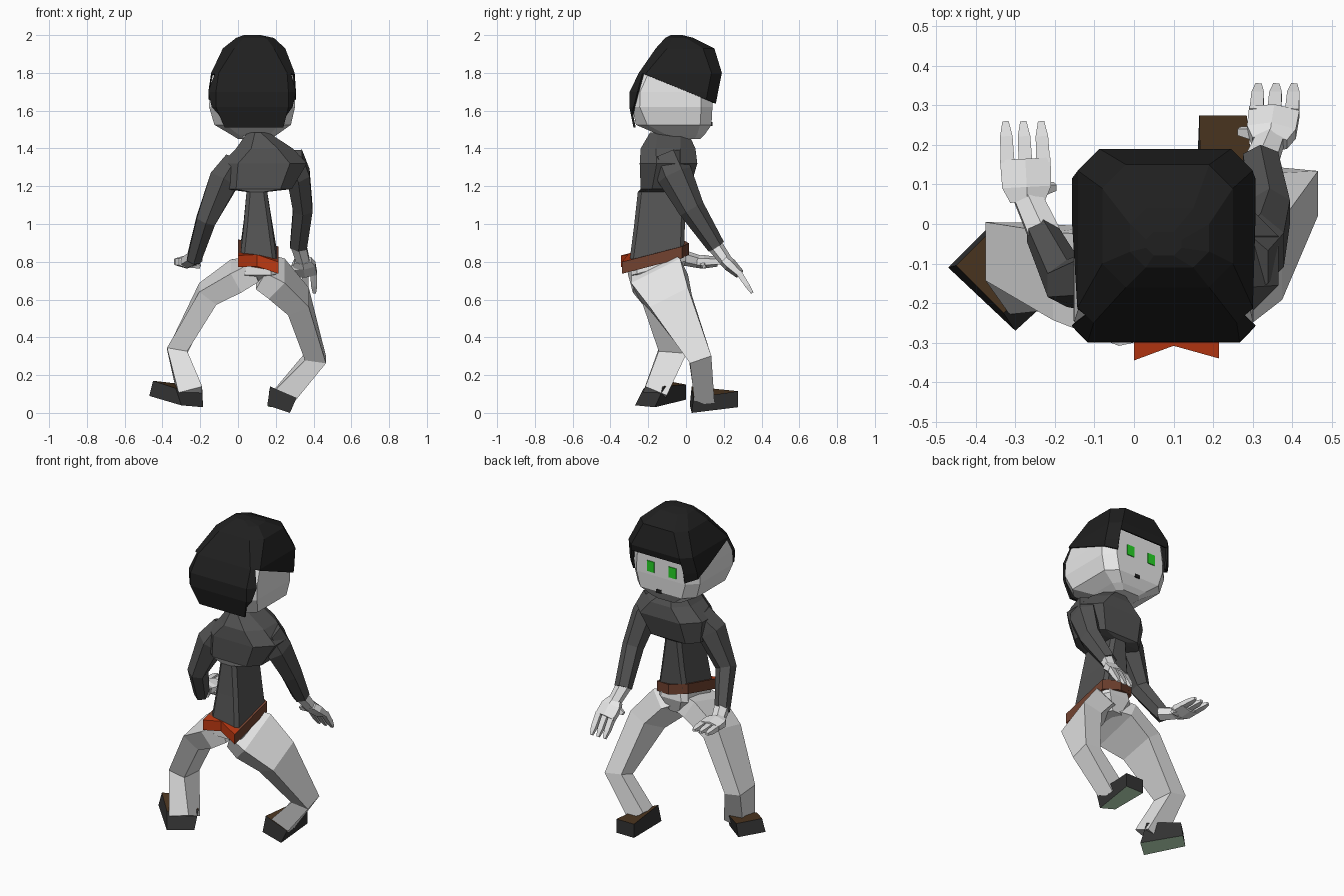
import bpy, bmesh, math
from mathutils import Vector


def material(name, r, g, b):
    m = bpy.data.materials.new(name)
    m.diffuse_color = (r, g, b, 1)
    return m


SKIN = material("pale skin", 0.8, 0.8, 0.8)
TROUSER = material("light trousers", 0.78, 0.78, 0.78)
SHIRT = material("dark grey shirt", 0.088, 0.088, 0.088)
HAIR = material("black hair", 0.014, 0.014, 0.014)
BELT = material("brown belt", 0.17, 0.055, 0.03)
BELT_RED = material("orange red belt", 0.5, 0.04, 0.006)
SHOE = material("black shoe", 0.033, 0.033, 0.033)
SHOE_TOP = material("brown shoe top", 0.075, 0.038, 0.015)
SOLE = material("green grey sole", 0.52, 0.75, 0.52)
EYE = material("green eye", 0.02, 0.65, 0.02)


def finish(name, bm, mats, rule=None):
    bmesh.ops.recalc_face_normals(bm, faces=bm.faces)
    bm.normal_update()
    if rule:
        for f in bm.faces:
            f.material_index = rule(f)
    me = bpy.data.meshes.new(name)
    bm.to_mesh(me)
    bm.free()
    for m in mats:
        me.materials.append(m)
    ob = bpy.data.objects.new(name, me)
    bpy.context.collection.objects.link(ob)
    return ob


def loft_mesh(loops):
    """Skin a list of equal-length point loops and cap both ends."""
    bm = bmesh.new()
    rows = [[bm.verts.new(p) for p in loop] for loop in loops]
    n = len(rows[0])
    for a, b in zip(rows, rows[1:]):
        for i in range(n):
            j = (i + 1) % n
            bm.faces.new((a[i], a[j], b[j], b[i]))
    bm.faces.new(rows[0])
    bm.faces.new(rows[-1])
    return bm


def cut(bm, co, no):
    bmesh.ops.bisect_plane(bm, geom=bm.verts[:] + bm.edges[:] + bm.faces[:],
                           plane_co=co, plane_no=no)


def octagon(z, x0, x1, y0, y1, c, slope=0.0, rear=None):
    """Chamfered rectangle at height z, optionally tilted along y."""
    r = rear or c
    pts = [(x0 + r, y0), (x1 - r, y0), (x1, y0 + r), (x1, y1 - c),
           (x1 - c, y1), (x0 + c, y1), (x0, y1 - c), (x0, y0 + r)]
    return [(x, y, z + slope * (y + 0.17)) for x, y in pts]


def tube(name, rings, mat, n=6, wide=1.12, deep=1.0):
    """Limb through rings of (x, y, z, half width, half depth)."""
    c = [Vector(r[:3]) for r in rings]
    loops = []
    for i, r in enumerate(rings):
        t = (c[min(i + 1, len(c) - 1)] - c[max(i - 1, 0)]).normalized()
        u = Vector((1, 0, 0))
        u = (u - t * u.dot(t)).normalized()
        v = t.cross(u)
        loops.append([c[i] + u * r[3] * wide * math.cos(a) + v * r[4] * deep * math.sin(a)
                      for a in (2 * math.pi * (k + 0.5) / n for k in range(n))])
    return finish(name, loft_mesh(loops), [mat])


def plate(name, centre, size, mat):
    bm = bmesh.new()
    bmesh.ops.create_cube(bm, size=1)
    for v in bm.verts:
        v.co = Vector(centre) + Vector([a * s for a, s in zip(v.co, size)])
    return finish(name, bm, [mat])


# Head
finish("head", loft_mesh([octagon(*r) for r in (
    (1.45, 0.00, 0.17, -0.04, 0.075, 0.03),
    (1.475, -0.04, 0.21, -0.15, 0.10, 0.04),
    (1.525, -0.125, 0.28, -0.265, 0.135, 0.06),
    (1.62, -0.153, 0.302, -0.285, 0.14, 0.06, 0, 0.04),
    (1.70, -0.15, 0.30, -0.283, 0.14, 0.06, 0, 0.04),
    (1.80, -0.135, 0.29, -0.238, 0.14, 0.06, 0, 0.04),
    (1.88, -0.07, 0.22, -0.16, 0.11, 0.05))]), [SKIN])

# Hair shell: cut along the temple, nape and fringe, then open the face
bm = loft_mesh([octagon(*r) for r in (
    (1.51, -0.11, 0.28, -0.278, 0.14, 0.04),
    (1.62, -0.157, 0.307, -0.30, 0.155, 0.055, 0, 0.04),
    (1.70, -0.157, 0.307, -0.298, 0.17, 0.055, 0, 0.04),
    (1.80, -0.142, 0.30, -0.25, 0.19, 0.055, 0, 0.04),
    (1.93, -0.08, 0.25, -0.16, 0.15, 0.06),
    (1.985, -0.01, 0.19, -0.11, 0.04, 0.04),
    (2.00, 0.03, 0.12, -0.08, -0.02, 0.02))])
temple, temple_n = Vector((0, 0.19, 1.625)), Vector((0, 0.175, 0.425))
nape, nape_n = Vector((0, -0.27, 1.65)), Vector((0, 0.95, -0.25))
cut(bm, temple, temple_n)
cut(bm, nape, nape_n)
cut(bm, Vector((0, 0, 1.76)), Vector((0, 0, 1)))


def is_hair(f):
    c = f.calc_center_median()
    window = c.y > 0.12 and c.z < 1.76 and abs(c.x - 0.075) < 0.18
    above = (c - temple).dot(temple_n) > 0
    behind = (c - nape).dot(nape_n) < 0 or f.normal.y < -0.9
    return (behind and c.y < -0.2 and c.z > 1.515) or (above and not window)


bmesh.ops.recalc_face_normals(bm, faces=bm.faces)
bm.normal_update()
bmesh.ops.delete(bm, geom=[f for f in bm.faces if not is_hair(f)], context='FACES')
hair = finish("hair", bm, [HAIR])
solid = hair.modifiers.new("thickness", 'SOLIDIFY')
solid.thickness = 0.012
solid.offset = -1

# Face details
for i, x in enumerate((-0.007, 0.143)):
    plate(f"eye_{i}", (x, 0.141, 1.672), (0.05, 0.008, 0.065), EYE)
plate("mouth", (0.09, 0.135, 1.53), (0.035, 0.008, 0.02), HAIR)
tube("neck", [(0.09, -0.09, 1.38, 0.06, 0.07), (0.08, -0.07, 1.52, 0.06, 0.07)], SKIN)

# Shirt body with wide shoulders and narrow waist
finish("shirt", loft_mesh([octagon(*r) for r in (
    (0.83, 0.01, 0.205, -0.30, -0.01, 0.02, 0.26),
    (1.00, 0.03, 0.18, -0.275, -0.005, 0.02, 0.1),
    (1.17, 0.045, 0.155, -0.255, 0.0, 0.02),
    (1.185, -0.07, 0.285, -0.24, 0.02, 0.06),
    (1.32, -0.09, 0.365, -0.245, 0.06, 0.09),
    (1.40, -0.01, 0.29, -0.24, 0.05, 0.08),
    (1.485, 0.05, 0.16, -0.19, 0.01, 0.04))]), [SHIRT])

# Sleeves
tube("left_sleeve", [(-0.01, -0.11, 1.32, 0.065, 0.09), (-0.075, -0.14, 1.23, 0.08, 0.09),
                     (-0.17, -0.15, 1.02, 0.053, 0.062), (-0.235, -0.02, 0.81, 0.038, 0.047)], SHIRT)
tube("right_sleeve", [(0.28, -0.10, 1.355, 0.065, 0.09), (0.32, -0.06, 1.26, 0.062, 0.095),
                      (0.343, 0.03, 1.08, 0.053, 0.07), (0.32, 0.16, 0.88, 0.046, 0.048)], SHIRT)


# Hands: wrist, palm, three fingers and a thumb
def hand(side, wrist, base, knuckle, tip, thumb):
    w, b, k, t = (Vector(p) for p in (wrist, base, knuckle, tip))
    tube(side + "_wrist", [(*w, 0.041, 0.042), (*b, 0.036, 0.034)], SKIN)
    tube(side + "_palm", [(*(b.lerp(k, -0.15)), 0.045, 0.033), (*b.lerp(k, 0.25), 0.064, 0.036),
                          (*k, 0.066, 0.026)], SKIN)
    for i in (-1, 0, 1):
        off = Vector((0.045 * i, 0, 0))
        tube(f"{side}_finger_{i + 2}", [(*(k.lerp(t, -0.1) + off), 0.022, 0.022),
                                        (*(k.lerp(t, 0.6) + off), 0.02, 0.018),
                                        (*(t + off), 0.01, 0.01)], SKIN, 4)
    p = b.lerp(k, 0.15)
    tube(side + "_thumb", [(*p, 0.03, 0.03), (*thumb, 0.012, 0.012)], SKIN, 4)


hand("left", (-0.225, -0.03, 0.825), (-0.27, 0.07, 0.80), (-0.275, 0.165, 0.80),
     (-0.28, 0.26, 0.80), (-0.20, 0.095, 0.775))
hand("right", (0.32, 0.15, 0.89), (0.345, 0.215, 0.80), (0.355, 0.285, 0.735),
     (0.36, 0.35, 0.635), (0.265, 0.235, 0.76))

# Hips
finish("hips", loft_mesh([octagon(*r) for r in (
    (0.70, 0.04, 0.16, -0.21, -0.03, 0.03, 0.1),
    (0.76, 0.005, 0.205, -0.29, 0.0, 0.03, 0.26),
    (0.82, 0.015, 0.20, -0.29, -0.01, 0.03, 0.26))]), [TROUSER])

# Belt, tilted, with a notched red rear
outline = [(0, -0.345, 0), (0.1, -0.308, 0.012), (0.215, -0.34, 0),
           (0.215, -0.02, 0), (0.11, 0.015, -0.01), (0.0, -0.02, 0)]
bm = loft_mesh([[(x, y, z + h + 0.26 * (y + 0.17) - 0.17 * (x - 0.1)) for x, y, h in outline]
                for z in (0.80, 0.862)])
cut(bm, Vector((0, -0.29, 0)), Vector((0, 1, 0)))
finish("belt", bm, [BELT, BELT_RED],
       lambda f: 1 if f.calc_center_median().y < -0.29 and f.normal.x < 0.6 else 0)

# Legs, square in section
LEG = dict(n=4, wide=1.28, deep=1.28)
tube("left_leg", [(0.09, -0.16, 0.76, 0.06, 0.13), (-0.01, -0.155, 0.725, 0.065, 0.16),
                  (-0.16, -0.125, 0.63, 0.063, 0.125), (-0.322, -0.07, 0.33, 0.06, 0.082),
                  (-0.252, -0.165, 0.10, 0.072, 0.068)], TROUSER, **LEG)
tube("right_leg", [(0.12, -0.16, 0.75, 0.06, 0.13), (0.205, -0.14, 0.71, 0.07, 0.16),
                   (0.32, -0.08, 0.59, 0.066, 0.125), (0.41, 0.075, 0.29, 0.062, 0.066),
                   (0.24, 0.095, 0.085, 0.065, 0.058)], TROUSER, **LEG)


# Shoes: heel loop to toe loop, brown on top and green below
def shoe(name, heel, toe):
    finish(name, loft_mesh([heel, toe]), [SHOE, SHOE_TOP, SOLE],
           lambda f: 1 if f.normal.z > 0.7 else 2 if f.normal.z < -0.7 else 0)


shoe("left_shoe", [(-0.30, -0.27, 0.04), (-0.185, -0.165, 0.03), (-0.19, -0.115, 0.14), (-0.33, -0.225, 0.13)],
     [(-0.47, -0.11, 0.09), (-0.36, 0.0, 0.07), (-0.345, 0.0, 0.15), (-0.45, -0.105, 0.17)])
shoe("right_shoe", [(0.155, 0.02, 0.04), (0.275, 0.03, 0.0), (0.31, 0.04, 0.08), (0.17, 0.03, 0.14)],
     [(0.165, 0.275, 0.03), (0.285, 0.275, 0.03), (0.285, 0.275, 0.115), (0.165, 0.275, 0.115)])
